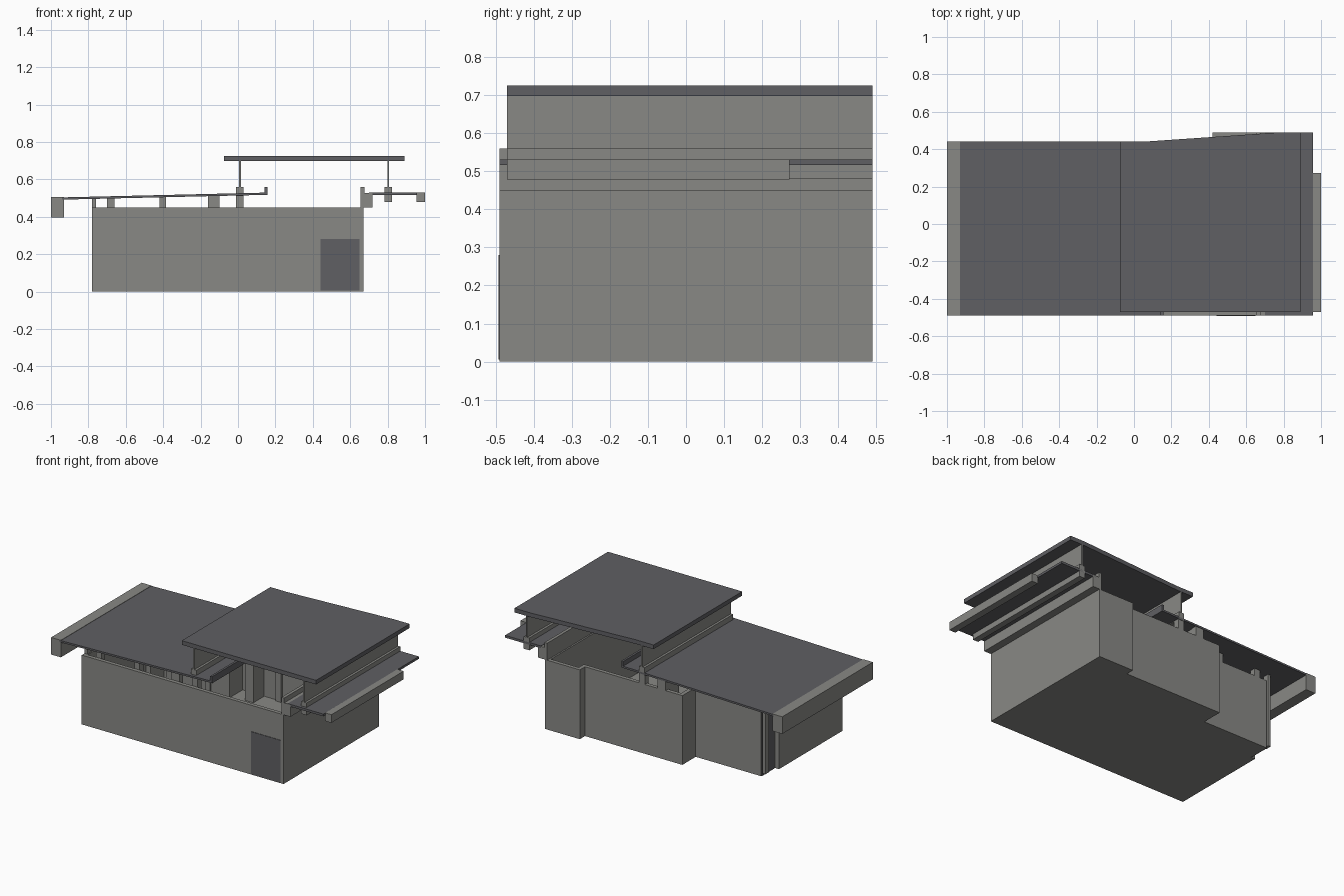
import bpy, bmesh
from mathutils import Vector

cube = bpy.data.objects.get("Cube")
if cube:
    bpy.data.objects.remove(cube)


def material(name, color):
    m = bpy.data.materials.new(name)
    m.use_nodes = True
    m.diffuse_color = (*color, 1)
    m.node_tree.nodes["Principled BSDF"].inputs["Base Color"].default_value = (*color, 1)
    return m


GREY = material("concrete grey", (0.25, 0.25, 0.235))
DARK = material("slate dark", (0.115, 0.115, 0.125))


def finish(name, bm, mat):
    bmesh.ops.recalc_face_normals(bm, faces=bm.faces[:])
    mesh = bpy.data.meshes.new(name)
    bm.to_mesh(mesh)
    bm.free()
    mesh.materials.append(mat)
    obj = bpy.data.objects.new(name, mesh)
    bpy.context.collection.objects.link(obj)
    return obj


def prism(name, outline, direction, mat, hollow=None):
    """Extrude an outline; hollow = (wall thickness, floor height) opens the top."""
    bm = bmesh.new()
    base = bm.faces.new([bm.verts.new(p) for p in outline])
    out = bmesh.ops.extrude_face_region(bm, geom=[base], use_keep_orig=True)["geom"]
    moved = [v for v in out if isinstance(v, bmesh.types.BMVert)]
    bmesh.ops.translate(bm, verts=moved, vec=direction)
    bmesh.ops.recalc_face_normals(bm, faces=bm.faces[:])
    if hollow:
        wall, floor = hollow
        top = max(bm.faces, key=lambda f: f.calc_center_median().z)
        bmesh.ops.inset_region(bm, faces=[top], thickness=wall, use_even_offset=True)
        out = bmesh.ops.extrude_face_region(bm, geom=[top])["geom"]
        sunk = [v for v in out if isinstance(v, bmesh.types.BMVert)]
        bmesh.ops.translate(bm, verts=sunk, vec=(0, 0, floor - direction[2]))
        if top.is_valid:
            bmesh.ops.delete(bm, geom=[top], context='FACES_ONLY')
    return finish(name, bm, mat)


def box(name, x, y, z, mat=GREY):
    lo, hi = Vector((x[0], y[0], z[0])), Vector((x[1], y[1], z[1]))
    bm = bmesh.new()
    bmesh.ops.create_cube(bm, size=1)
    for v in bm.verts:
        v.co = (lo + hi) / 2 + v.co * (hi - lo)
    return finish(name, bm, mat)


# Hollow building shell with a stepped back wall
FRONT, BACK, EAVE = -0.49, 0.49, 0.45
plan = [(-0.78, FRONT), (0.67, FRONT), (0.67, BACK), (0.42, BACK), (0.42, 0.437),
        (-0.28, 0.437), (-0.28, 0.3), (-0.75, 0.3), (-0.75, 0.16), (-0.78, 0.16)]
prism("building_shell", [(x, y, 0) for x, y in plan], (0, 0, EAVE), GREY, (0.025, 0.02))

# Dark door and corner window
box("front_door", (0.44, 0.65), (FRONT - 0.003, FRONT + 0.003), (0.005, 0.28), DARK)
box("corner_window", (-0.753, -0.747), (0.165, 0.295), (0.0, EAVE), DARK)


# Sloping lower roof with deep fascia and upstand
def roof_z(x):
    return 0.492 + 0.0235 * (x + 0.93)


profile = [(-0.94, 0), (0.155, 0), (0.155, 0.012), (-0.94, 0.012)]
prism("lower_roof", [(x, FRONT, roof_z(x) + h) for x, h in profile], (0, 0.93, 0), DARK)
box("lower_roof_fascia", (-1.0, -0.93), (FRONT, 0.44), (0.395, 0.506))
box("lower_roof_upstand", (0.143, 0.157), (FRONT, 0.44), (0.517, 0.56), DARK)

# Short columns carrying the lower roof
for i, (x0, x1) in enumerate([(-0.78, -0.76), (-0.70, -0.66), (-0.42, -0.385),
                              (-0.16, -0.10), (-0.01, 0.03)]):
    top = roof_z(x0) + 0.004
    back = 0.3 if x0 < -0.28 else 0.437
    box(f"front_column_{i}", (x0, x1), (-0.46, -0.42), (0.02, top))
    box(f"back_column_{i}", (x0, x1), (back - 0.04, back), (0.02, top))
box("interior_pier", (-0.16, -0.10), (0.30, 0.43), (0.02, 0.508))

# Upper roof slab with a slanted back edge
upper = [(-0.075, -0.47), (0.89, -0.47), (0.89, BACK), (0.78, BACK),
         (0.05, 0.44), (-0.075, 0.44)]
prism("upper_roof", [(x, y, 0.698) for x, y in upper], (0, 0, 0.027), DARK)

# Thin walls and base beams under the upper roof
for side, x, back, low in (("right", 0.01, 0.44, 0.51), ("left", 0.803, BACK, 0.48)):
    box(f"{side}_upper_wall", (x - 0.005, x + 0.005), (-0.47, back), (0.55, 0.699))
    box(f"{side}_base_beam", (x - 0.02, x + 0.02), (-0.47, back), (low, 0.56))

# Parapet, gutter beam and side canopy
box("parapet", (0.655, 0.675), (FRONT, BACK), (EAVE, 0.56))
box("gutter_beam", (0.67, 0.72), (FRONT, BACK), (EAVE, 0.528))
box("side_canopy", (0.70, 0.957), (FRONT, BACK), (0.516, 0.531), DARK)
box("side_canopy_fascia", (0.955, 1.0), (-0.47, 0.272), (0.478, 0.531))
